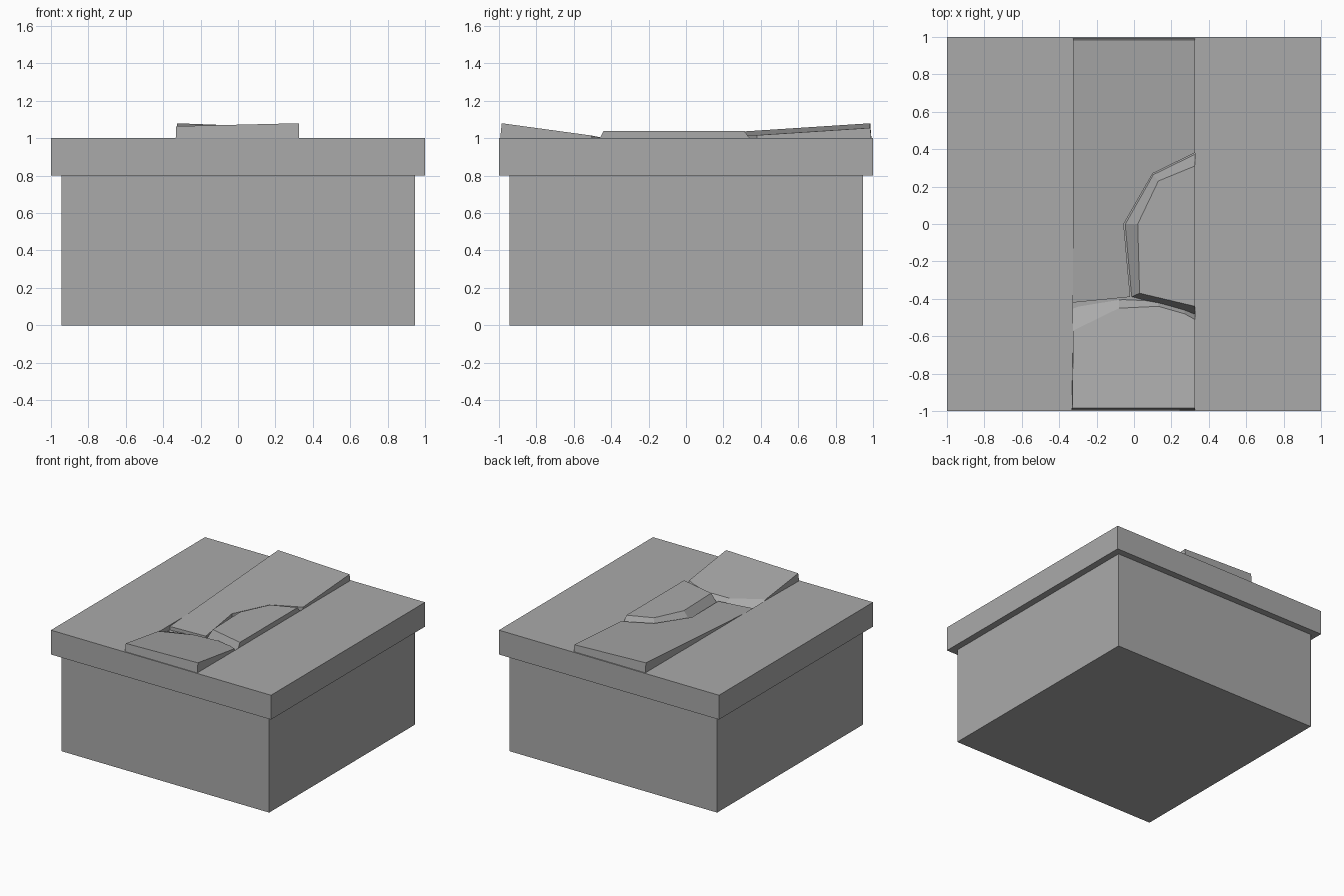
import bpy
import bmesh

cube = bpy.data.objects.get("Cube")
if cube:
    bpy.data.objects.remove(cube, do_unlink=True)

GREY = (0.4, 0.4, 0.4, 1)
stone = bpy.data.materials.new("stone_grey")
stone.use_nodes = True
stone.diffuse_color = GREY
stone.node_tree.nodes["Principled BSDF"].inputs["Base Color"].default_value = GREY
stone.node_tree.nodes["Principled BSDF"].inputs["Roughness"].default_value = 0.8


def add_object(name, bm):
    bmesh.ops.recalc_face_normals(bm, faces=bm.faces)
    mesh = bpy.data.meshes.new(name)
    bm.to_mesh(mesh)
    bm.free()
    mesh.materials.append(stone)
    obj = bpy.data.objects.new(name, mesh)
    bpy.context.collection.objects.link(obj)
    return obj


def box(name, x, y0, y1, z0, z1):
    """Box symmetric in x with half width x."""
    bm = bmesh.new()
    bmesh.ops.create_cube(bm, size=1)
    bmesh.ops.scale(bm, vec=(2 * x, y1 - y0, z1 - z0), verts=bm.verts)
    bmesh.ops.translate(bm, vec=(0, (y0 + y1) / 2, (z0 + z1) / 2), verts=bm.verts)
    return add_object(name, bm)


def shard(name, top, foot, height, floor=0.955):
    """Loft a tilted top outline down to a foot outline."""
    bm = bmesh.new()
    upper = [bm.verts.new((x, y, height(x, y))) for x, y in top]
    lower = [bm.verts.new((x, y, floor)) for x, y in foot]
    bm.faces.new(upper)
    bm.faces.new(lower[::-1])
    n = len(top)
    for i in range(n):
        j = (i + 1) % n
        bm.faces.new((lower[i], lower[j], upper[j], upper[i]))
    return add_object(name, bm)


# Pedestal and overhanging lid
box("base_block", 0.945, -0.945, 0.945, 0, 0.8)
lid = box("lid", 1, -1, 1, 0.8, 1)

# Shallow recess beneath the cracks
cutter = box("recess_cutter", 0.326, -0.7, 0.5, 0.96, 1.1)
cutter.hide_render = True
cut = lid.modifiers.new("recess", "BOOLEAN")
cut.object = cutter
cut.operation = "DIFFERENCE"
cut.solver = "EXACT"
bpy.context.view_layer.objects.active = lid
bpy.ops.object.modifier_apply(modifier=cut.name)
bpy.data.objects.remove(cutter, do_unlink=True)

W = 0.325

# Large rear shard, rising toward the back
crack = [(W, 0.38), (0.10, 0.27), (-0.055, 0), (-0.02, -0.39), (-W, -0.42)]
shard("rear_shard",
      crack + [(-W, 0.985), (W, 0.985)],
      crack + [(-W, 0.995), (W, 0.995)],
      lambda x, y: 1.068 - 0.038 * x + 0.0645 * (y - 0.99))

# Level middle shard with sloping broken edges
shard("middle_shard",
      [(W, 0.31), (0.13, 0.23), (0.02, 0), (0.03, -0.37), (W, -0.44)],
      [(W, 0.375), (0.10, 0.265), (-0.05, 0), (-0.015, -0.39), (W, -0.485)],
      lambda x, y: 1.04)

# Front shard, rising toward the front
shard("front_shard",
      [(-W, -0.57), (-0.08, -0.45), (0.13, -0.44), (0.27, -0.48), (W, -0.51),
       (W, -0.985), (-0.33, -0.985)],
      [(-W, -0.44), (-0.08, -0.40), (0.13, -0.41), (0.27, -0.45), (W, -0.48),
       (W, -0.998), (-0.335, -0.998)],
      lambda x, y: 1.073 + 0.024 * x - 0.137 * (y + 0.99))
